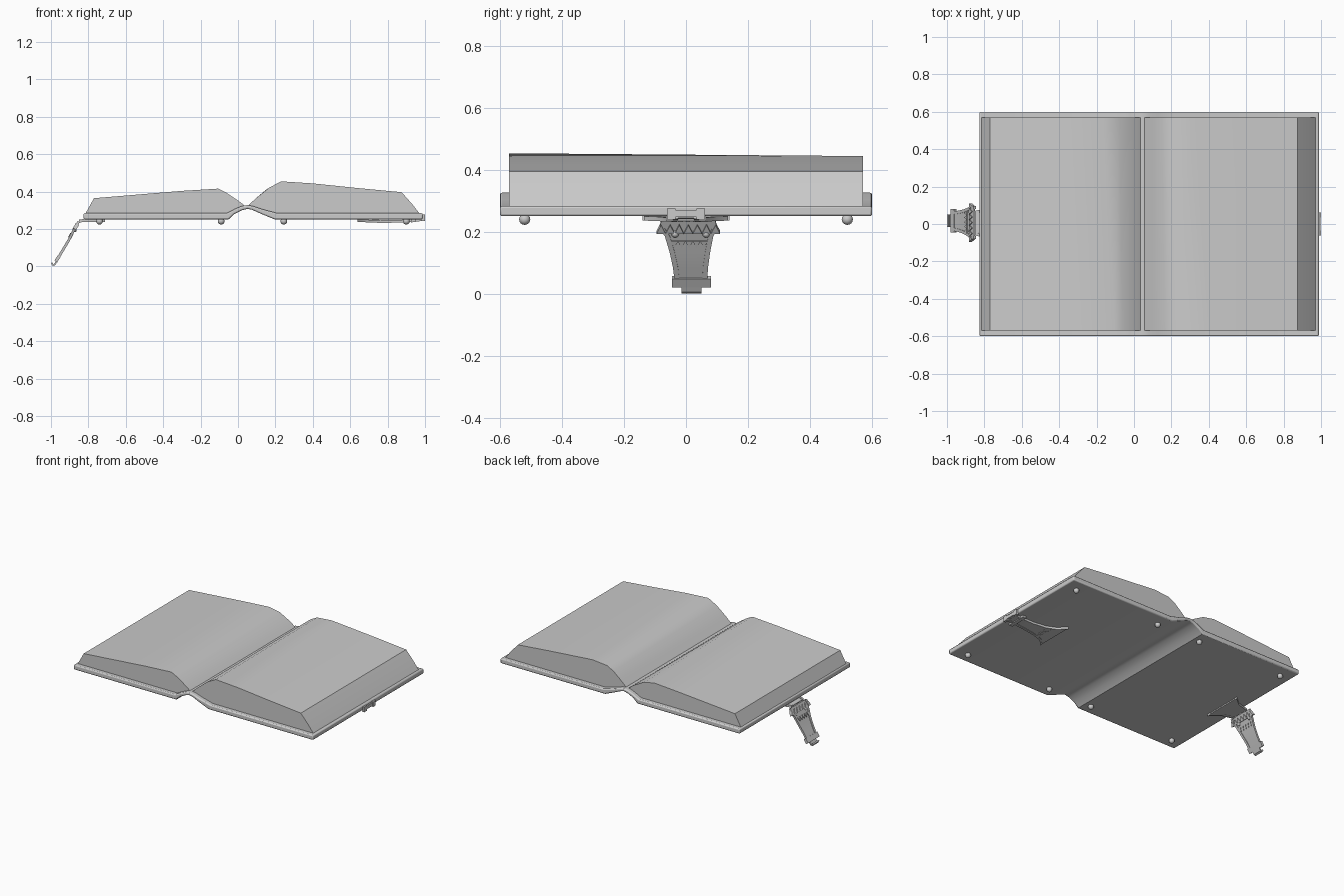
import bpy, bmesh, math
from mathutils import Vector

if "Cube" in bpy.data.objects:
    bpy.data.objects.remove(bpy.data.objects["Cube"])


def finish(name, bm, smooth=True, bevel=0.0):
    bmesh.ops.recalc_face_normals(bm, faces=bm.faces)
    me = bpy.data.meshes.new(name)
    bm.to_mesh(me)
    bm.free()
    ob = bpy.data.objects.new(name, me)
    bpy.context.collection.objects.link(ob)
    bpy.ops.object.select_all(action='DESELECT')
    ob.select_set(True)
    bpy.context.view_layer.objects.active = ob
    if smooth:
        bpy.ops.object.shade_smooth_by_angle(angle=math.radians(30))
    if bevel:
        m = ob.modifiers.new("edge", 'BEVEL')
        m.width = bevel
        m.segments = 2
        m.limit_method = 'ANGLE'
        m.angle_limit = math.radians(60)
    return ob


def loft(name, rings, smooth=True, bevel=0.0):
    """Skin closed rings of equal length and cap both ends."""
    bm = bmesh.new()
    vs = [[bm.verts.new(p) for p in r] for r in rings]
    n = len(vs[0])
    for a, b in zip(vs, vs[1:]):
        for i in range(n):
            j = (i + 1) % n
            bm.faces.new((a[i], a[j], b[j], b[i]))
    bm.faces.new(vs[0])
    bm.faces.new(vs[-1])
    return finish(name, bm, smooth, bevel)


def slab(name, front, back, y, **kw):
    """Extrude an x-z profile along y, changing from front to back."""
    return loft(name, [[(x, -y, z) for x, z in front],
                       [(x, y, z) for x, z in back]], **kw)


def ribbon(name, stations, t):
    """Strip along x-z stations (x, z, y0, y1) with thickness t."""
    rings = []
    for i, (x, z, y0, y1) in enumerate(stations):
        a, b = stations[max(i - 1, 0)], stations[min(i + 1, len(stations) - 1)]
        d = Vector((b[0] - a[0], 0, b[1] - a[1])).normalized()
        nrm = Vector((-d.z, 0, d.x)) * t / 2
        p, q = Vector((x, y0, z)), Vector((x, y1, z))
        rings.append([p + nrm, q + nrm, q - nrm, p - nrm])
    return loft(name, rings)


def clasp(name, stations, t):
    """Ornamental strap: thin web with two raised border rails."""
    ribbon(name + "_web", stations, t)
    w = 0.016
    ribbon(name + "_rail_front", [(x, z, a, a + w) for x, z, a, b in stations], t * 2)
    ribbon(name + "_rail_back", [(x, z, b - w, b) for x, z, a, b in stations], t * 2)


def teeth(name, p, d, y0, y1, count, height, t):
    """Row of triangular teeth starting at p (x, z) and pointing along d."""
    d = Vector((d[0], 0, d[1])).normalized()
    nrm = Vector((-d.z, 0, d.x)) * t / 2
    o = Vector((p[0], 0, p[1]))
    bm = bmesh.new()
    step = (y1 - y0) / count
    for i in range(count):
        ys = y0 + i * step
        tri = [o + Vector((0, ys, 0)), o + Vector((0, ys + step, 0)),
               o + Vector((0, ys + step / 2, 0)) + d * height]
        A = [bm.verts.new(v + nrm) for v in tri]
        B = [bm.verts.new(v - nrm) for v in tri]
        bm.faces.new(A)
        bm.faces.new(B)
        for k in range(3):
            m = (k + 1) % 3
            bm.faces.new((A[k], A[m], B[m], B[k]))
    finish(name, bm, False)


def ball(name, loc, r):
    bm = bmesh.new()
    bmesh.ops.create_uvsphere(bm, u_segments=12, v_segments=8, radius=r)
    bmesh.ops.translate(bm, verts=bm.verts, vec=loc)
    return finish(name, bm)


# Cover: two boards joined by an arched spine
top = [(-0.06, 0.285), (-0.02, 0.306), (0.02, 0.323), (0.05, 0.328),
       (0.08, 0.323), (0.13, 0.306), (0.21, 0.285)]
bottom = [(0.195, 0.252), (0.12, 0.283), (0.075, 0.303), (0.05, 0.308),
          (0.02, 0.3), (-0.02, 0.28), (-0.05, 0.252)]
cover = [(-0.826, 0.285)] + top + [(0.988, 0.285), (0.988, 0.252)] + bottom + [(-0.826, 0.252)]
slab("cover", cover, cover, 0.6, bevel=0.007)

# Page blocks, front and back profiles slightly different
left_base = [(0.035, 0.326), (-0.02, 0.305), (-0.06, 0.284), (-0.815, 0.284)]
left_f = [(-0.77, 0.365), (-0.3, 0.404), (-0.105, 0.416), (-0.06, 0.393), (0, 0.353)]
left_b = [(-0.77, 0.365), (-0.36, 0.398), (-0.16, 0.412), (-0.08, 0.396), (0, 0.353)]
slab("left_pages", left_base + left_f, left_base + left_b, 0.57)
right_base = [(0.97, 0.284), (0.21, 0.284), (0.13, 0.305), (0.055, 0.327)]
right_f = [(0.1, 0.368), (0.165, 0.42), (0.23, 0.455), (0.4, 0.444), (0.64, 0.419), (0.875, 0.397), (0.93, 0.335)]
right_b = [(0.1, 0.368), (0.15, 0.41), (0.2, 0.436), (0.31, 0.446), (0.64, 0.419), (0.875, 0.397), (0.93, 0.335)]
slab("right_pages", right_base + right_f, right_base + right_b, 0.57)

# Round feet under the boards
for i, x in enumerate((-0.74, -0.09, 0.245, 0.9)):
    for j, y in enumerate((-0.52, 0.52)):
        ball(f"stud_{i}_{j}", (x, y, 0.242), 0.018)

# Left clasp: plate under the board, hanging strap, hooked tip
clasp("left_plate", [(-0.71, 0.246, -0.14, 0.14), (-0.77, 0.246, -0.085, 0.09),
                     (-0.85, 0.244, -0.06, 0.07)], 0.008)
clasp("left_strap", [(-0.852, 0.24, -0.08, 0.095), (-0.866, 0.215, -0.085, 0.1),
                     (-0.88, 0.19, -0.068, 0.088), (-0.905, 0.14, -0.053, 0.078),
                     (-0.935, 0.09, -0.042, 0.071), (-0.965, 0.04, -0.036, 0.068)], 0.007)
ribbon("left_cross_bar", [(-0.956, 0.055, -0.045, 0.08), (-0.974, 0.027, -0.045, 0.08)], 0.018)
ribbon("left_hook", [(-0.965, 0.035, -0.015, 0.05), (-0.98, 0.01, -0.015, 0.05),
                     (-0.988, 0.006, -0.015, 0.05), (-0.996, 0.02, -0.015, 0.05)], 0.009)
teeth("left_crown", (-0.874, 0.2), (0.5, 0.87), -0.095, 0.11, 7, 0.032, 0.02)
teeth("left_fringe", (-0.888, 0.175), (-0.5, -0.87), -0.05, 0.07, 5, 0.025, 0.018)
for i, y in enumerate((-0.035, 0.065)):
    ball(f"left_rivet_{i}", (-0.874, y, 0.195), 0.012)

# Right clasp: folded flat under the board, wrapped over its edge
clasp("right_strap", [(0.64, 0.245, -0.135, 0.135), (0.69, 0.243, -0.085, 0.085),
                      (0.76, 0.24, -0.06, 0.06), (0.85, 0.241, -0.047, 0.047),
                      (0.94, 0.246, -0.042, 0.042), (0.985, 0.25, -0.042, 0.042)], 0.007)
teeth("right_fringe", (0.72, 0.242), (1, 0), -0.06, 0.06, 5, 0.03, 0.016)
ribbon("right_cross_bar", [(0.925, 0.245, -0.065, 0.065), (0.95, 0.246, -0.065, 0.065)], 0.018)
ribbon("right_edge_bar", [(0.991, 0.25, -0.06, 0.06), (0.991, 0.272, -0.06, 0.06)], 0.012)
for i, y in enumerate((-0.048, 0.048)):
    ribbon(f"right_edge_lug_{i}", [(0.991, 0.242, y - 0.014, y + 0.014),
                                   (0.991, 0.277, y - 0.014, y + 0.014)], 0.018)
